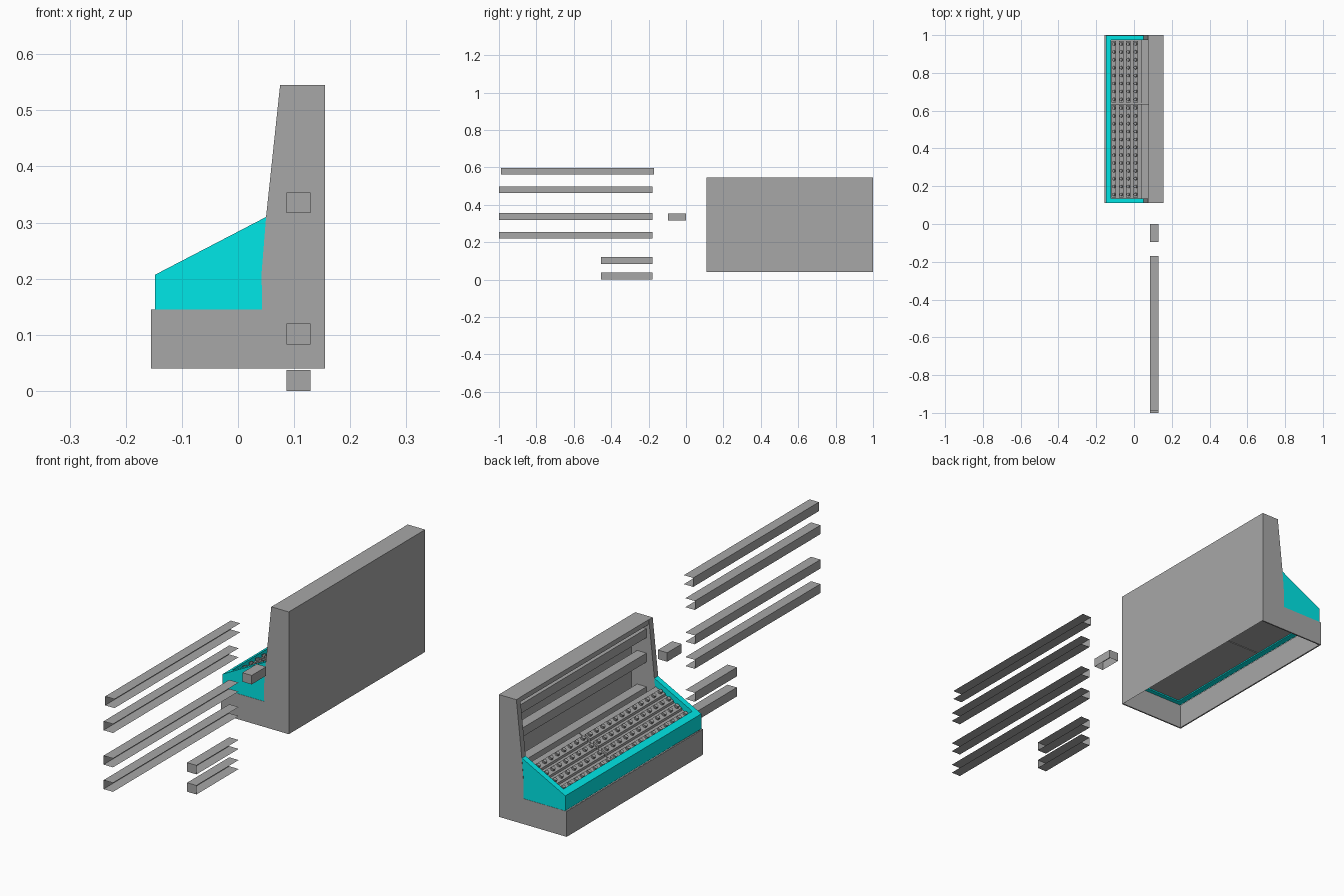
import bpy, bmesh, math
from mathutils import Matrix, Vector

cube = bpy.data.objects.get("Cube")
if cube:
    bpy.data.objects.remove(cube, do_unlink=True)


def material(name, rgb):
    m = bpy.data.materials.new(name)
    m.use_nodes = True
    m.diffuse_color = (*rgb, 1)
    m.node_tree.nodes["Principled BSDF"].inputs["Base Color"].default_value = (*rgb, 1)
    return m


GRAY = material("mid gray", (0.39, 0.39, 0.39))
TEAL = material("teal", (0.0, 0.82, 0.82))


def finish(name, bm, mat):
    mesh = bpy.data.meshes.new(name)
    bm.to_mesh(mesh)
    bm.free()
    mesh.materials.append(mat)
    ob = bpy.data.objects.new(name, mesh)
    bpy.context.collection.objects.link(ob)
    return ob


def prism(name, profile, y0, y1, mat):
    """Extrude an x-z outline along y."""
    bm = bmesh.new()
    face = bm.faces.new([bm.verts.new((x, y0, z)) for x, z in profile])
    ext = bmesh.ops.extrude_face_region(bm, geom=[face])
    moved = [g for g in ext["geom"] if isinstance(g, bmesh.types.BMVert)]
    bmesh.ops.translate(bm, verts=moved, vec=(0, y1 - y0, 0))
    bmesh.ops.recalc_face_normals(bm, faces=bm.faces)
    return finish(name, bm, mat)


def box(name, x0, x1, y0, y1, z0, z1, mat):
    return prism(name, [(x0, z0), (x1, z0), (x1, z1), (x0, z1)], y0, y1, mat)


RAIL_X0, RAIL_X1, RAIL_H = 0.086, 0.129, 0.037


def channel(name, y0, y1, z0, missing):
    """Thin sheet box with the faces pointing in the missing directions left out."""
    ob = box(name, RAIL_X0, RAIL_X1, y0, y1, z0, z0 + RAIL_H, GRAY)
    bm = bmesh.new()
    bm.from_mesh(ob.data)
    bm.normal_update()
    gone = [f for f in bm.faces if any(f.normal.dot(Vector(d)) > 0.9 for d in missing)]
    bmesh.ops.delete(bm, geom=gone, context="FACES")
    bm.to_mesh(ob.data)
    bm.free()


BACK, FRONT, NEAR, DOWN = (1, 0, 0), (0, 1, 0), (0, -1, 0), (0, 0, -1)
Y0, Y1 = 0.11, 1.0
WALL, SKIN = 0.025, 0.006

# Cabinet: open-bottomed thin base, thick cheeks, back sheet and top
box("base_front_wall", -0.155, -0.155 + SKIN, Y0, Y1, 0.04, 0.145, GRAY)
cheek = [(0.043, 0.145), (0.155, 0.145), (0.155, 0.545),
         (0.075, 0.545), (0.05, 0.31), (0.042, 0.21)]
tray_side = [(-0.148, 0.145), (0.043, 0.145), (0.042, 0.21), (0.05, 0.31), (-0.148, 0.207)]
for side, outer, inward in (("near", Y0, 1), ("far", Y1, -1)):
    box(side + "_base_wall", -0.155, 0.155, outer, outer + inward * SKIN, 0.04, 0.145, GRAY)
    prism(side + "_cheek", cheek, outer, outer + inward * WALL, GRAY)
    prism(side + "_tray_side", tray_side, outer + inward * 0.001,
          outer + inward * WALL, TEAL)
box("cabinet_top", 0.076, 0.155, Y0, Y1, 0.525, 0.545, GRAY)

bm = bmesh.new()
bm.faces.new([bm.verts.new((0.155, y, z)) for y, z in
              ((Y0, 0.04), (Y1, 0.04), (Y1, 0.545), (Y0, 0.545))])
finish("back_sheet", bm, GRAY)

# Front wall of the coloured tray
prism("tray_front", [(-0.148, 0.145), (-0.123, 0.145), (-0.123, 0.22), (-0.148, 0.207)],
      Y0 + WALL, Y1 - WALL, TEAL)

# Mounting rails inside the cabinet
for i, z in enumerate((0.468, 0.367, 0.228, 0.127)):
    channel(f"inner_rail_{i + 1}", Y0 + WALL, Y1 - WALL, z, [BACK, FRONT, NEAR])

# Loose rails laid out beside the cabinet
for i, (y, z) in enumerate(((-0.99, 0.561), (-1, 0.462), (-1, 0.32), (-1, 0.219))):
    channel(f"loose_rail_{i + 1}", y, y + 0.82, z, [BACK, FRONT, NEAR])
for i, z in enumerate((0.083, 0)):
    channel(f"short_rail_{i + 1}", -0.455, -0.18, z, [BACK, FRONT])
channel("small_block", -0.095, 0.0, 0.317, [DOWN])

# Flat-bottomed control boards with ridged rows of buttons
SLOPE = 0.52
ANGLE = math.atan(SLOPE)
FLOOR = 0.15


def height(x, h):
    """Height above a line parallel to the tray slope."""
    return h + SLOPE * (x + 0.122)


ROWS = (-0.107, -0.068, -0.03, 0.008)
wedge = [(-0.123, FLOOR), (0.043, FLOOR), (0.043, height(0.043, 0.192)), (-0.123, 0.192)]
for side, y0, y1, count in (("near", 0.136, 0.635, 12), ("far", 0.639, 0.974, 8)):
    prism(side + "_board", wedge, y0, y1, GRAY)
    box(side + "_floor", 0.043, 0.152, y0, y1, FLOOR, FLOOR + 0.008, GRAY)
    buttons = bmesh.new()
    step = (y1 - y0) / count
    for r, x in enumerate(ROWS):
        a, b = x - 0.012, x + 0.012
        prism(f"{side}_ridge_{r + 1}",
              [(a, height(a, 0.191)), (b, height(b, 0.191)),
               (b, height(b, 0.202)), (a, height(a, 0.202))],
              y0 + 0.005, y1 - 0.005, GRAY)
        for k in range(count):
            spot = (x, y0 + step * (k + 0.5), height(x, 0.206))
            bmesh.ops.create_cone(
                buttons, cap_ends=True, segments=10, radius1=0.009, radius2=0.008,
                depth=0.012,
                matrix=Matrix.Translation(spot) @ Matrix.Rotation(-ANGLE, 4, "Y"))
    finish(side + "_buttons", buttons, GRAY)
